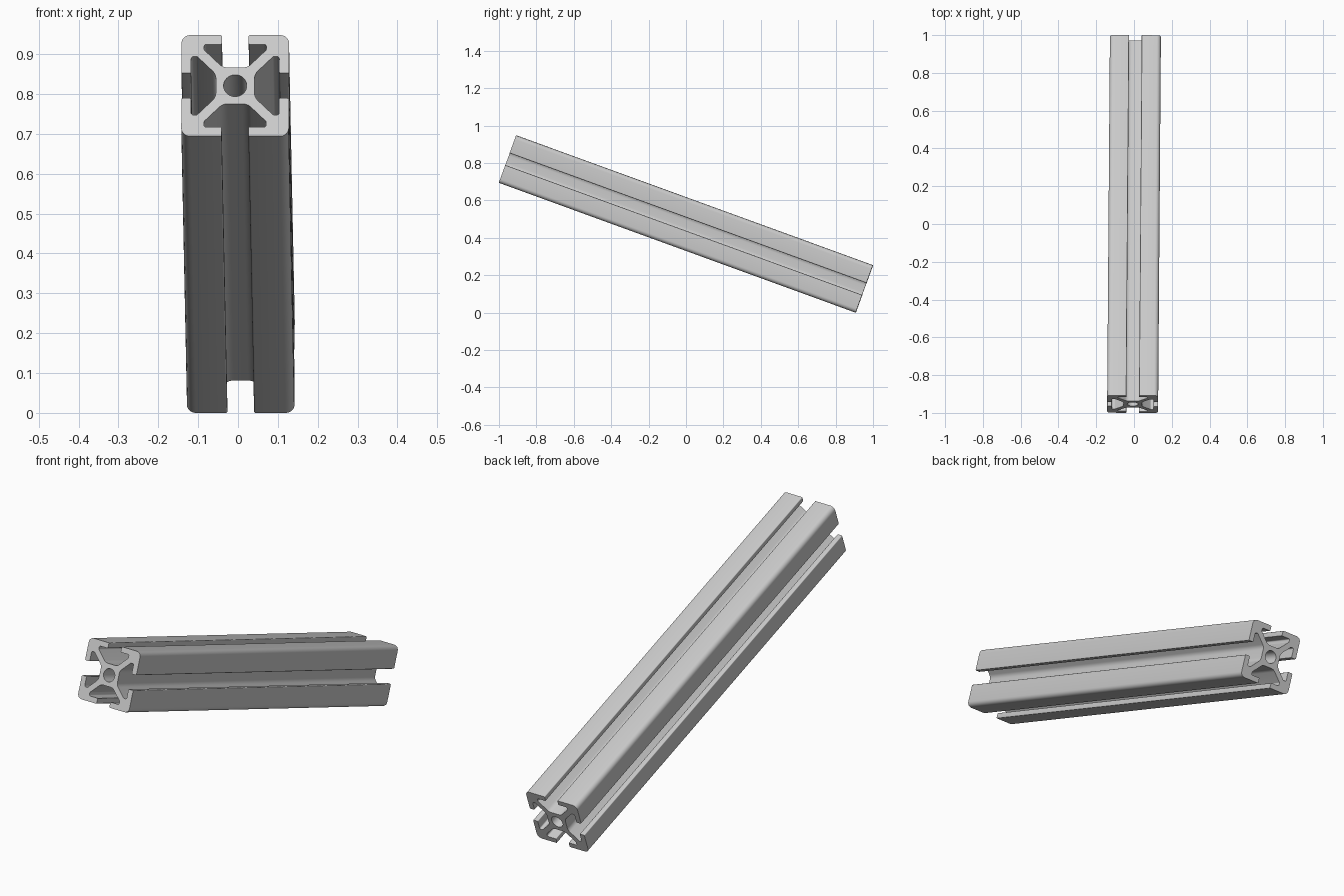
import bpy
import bmesh
from math import radians, sin, cos, tan, pi
from mathutils import Vector, Matrix, Euler

if "Cube" in bpy.data.objects:
    bpy.data.objects.remove(bpy.data.objects["Cube"], do_unlink=True)

# Main sizes
HALF = 0.135          # half the section width
LENGTH = 2.03
TILT, YAW = radians(20), radians(0.43)
SLOT = 0.0335         # half the slot opening
LIP = HALF - 0.0245   # inner face of the lips
CAVITY = 0.078        # half the cavity width
CORE = 0.0485         # half the square core
WEB = 0.0175          # offset of the diagonal web from its centre line
BORE = 0.029


def fillet(points, steps=6):
    """Round each (point, radius) corner of a closed outline with an arc."""
    outline = []
    for k, (p, r) in enumerate(points):
        to_prev = (points[k - 1][0] - p).normalized()
        to_next = (points[(k + 1) % len(points)][0] - p).normalized()
        half = to_prev.angle(to_next) / 2
        centre = p + (to_prev + to_next).normalized() * (r / sin(half))
        start = p + to_prev * (r / tan(half)) - centre
        end = p + to_next * (r / tan(half)) - centre
        for i in range(steps + 1):
            outline.append(centre + start.slerp(end, i / steps).normalized() * r)
    return outline


def section():
    """Outline of the slotted bar: one side, mirrored, then turned four times."""
    right = [
        ((SLOT, HALF), 0.004),
        ((SLOT, LIP), 0.003),
        ((CAVITY, LIP), 0.006),
        ((CAVITY, CAVITY + WEB), 0.006),
        ((CORE - WEB, CORE), 0.03),
    ]
    left = [((-x, z), r) for (x, z), r in reversed(right)]
    side = [((HALF, HALF), 0.022)] + right + left
    points = []
    for turn in range(4):
        spin = Matrix.Rotation(turn * pi / 2, 3, 'Z')
        points += [(spin @ Vector((x, z, 0)), r) for (x, z), r in side]
    return fillet(points)


def bore(sides=40):
    return [Vector((BORE * cos(2 * pi * i / sides), BORE * sin(2 * pi * i / sides), 0))
            for i in range(sides)]


# Slotted bar: two capped ends joined by long walls
bm = bmesh.new()
loops = [section(), bore()]
ends = []
for y in (-LENGTH / 2, LENGTH / 2):
    rings = [[bm.verts.new((p.x, y, p.y)) for p in loop] for loop in loops]
    edges = [bm.edges.new((ring[i - 1], ring[i])) for ring in rings for i in range(len(ring))]
    bmesh.ops.triangle_fill(bm, use_beauty=True, use_dissolve=False,
                            edges=edges, normal=(0, 1, 0))
    ends.append(rings)
for front, back in zip(*ends):
    for i in range(len(front)):
        bm.faces.new((front[i - 1], front[i], back[i], back[i - 1]))
bmesh.ops.recalc_face_normals(bm, faces=bm.faces)

mesh = bpy.data.meshes.new("slotted_bar")
bm.to_mesh(mesh)
bm.free()
bar = bpy.data.objects.new("slotted_bar", mesh)
bpy.context.collection.objects.link(bar)

# Bar leans down towards the back and rests on its lower rear edge
bar.rotation_euler = Euler((-TILT, 0, -YAW))
bar.location.z = LENGTH / 2 * sin(TILT) + HALF * cos(TILT)

# Plain aluminium colour
grey = bpy.data.materials.new("light_grey")
grey.use_nodes = True
colour = (0.6, 0.6, 0.6, 1)
grey.diffuse_color = colour
grey.node_tree.nodes["Principled BSDF"].inputs["Base Color"].default_value = colour
mesh.materials.append(grey)

# Smooth the rounded corners, keep the ends crisp
bpy.ops.object.select_all(action='DESELECT')
bar.select_set(True)
bpy.context.view_layer.objects.active = bar
bpy.ops.object.shade_smooth_by_angle(angle=radians(30))
